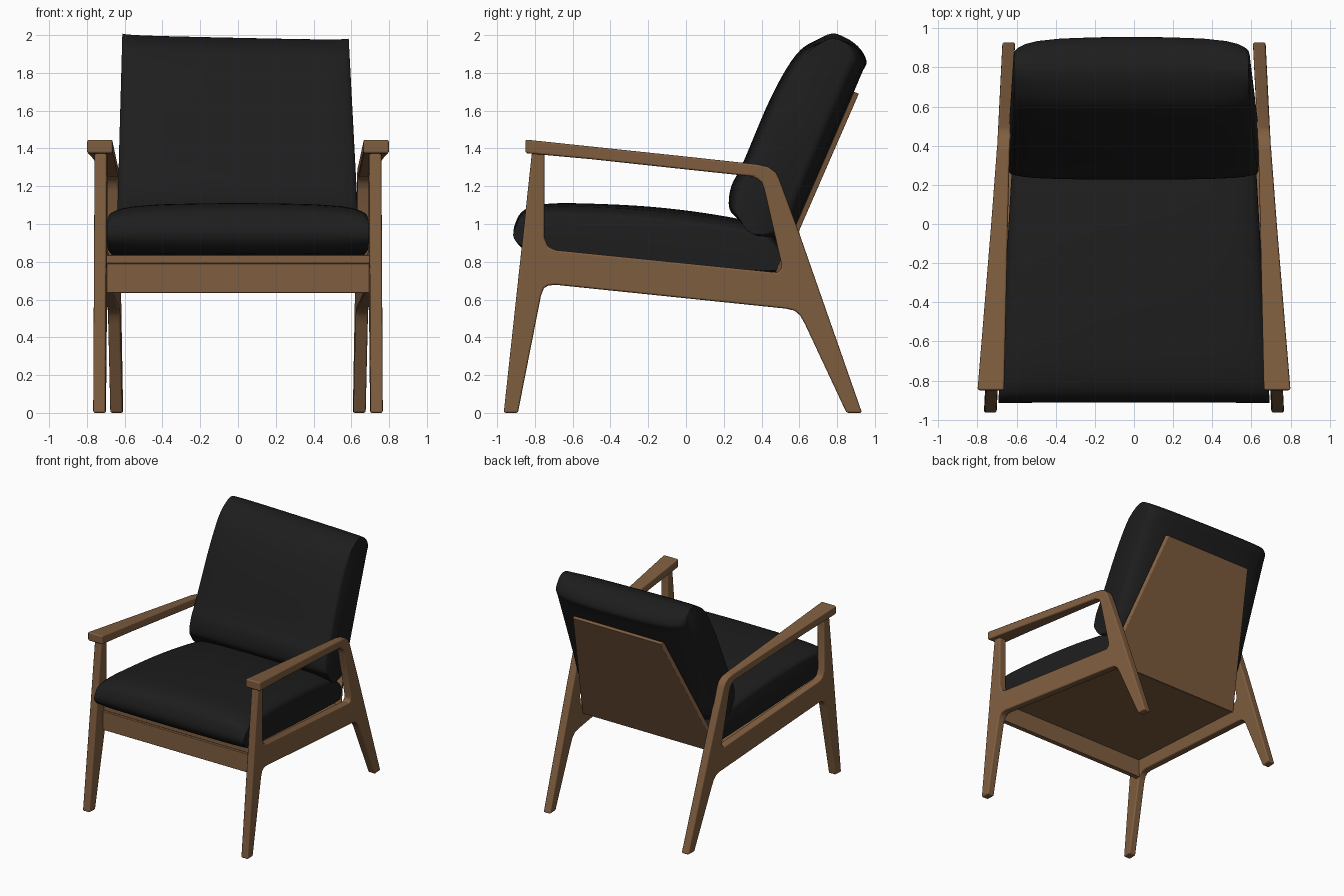
import bpy, bmesh, math
from mathutils import Vector

if "Cube" in bpy.data.objects:
    bpy.data.objects.remove(bpy.data.objects["Cube"])


def material(name, rgb):
    m = bpy.data.materials.new(name)
    m.diffuse_color = (*rgb, 1)
    m.use_nodes = True
    m.node_tree.nodes["Principled BSDF"].inputs["Base Color"].default_value = m.diffuse_color
    return m


WOOD = material("walnut wood", (0.216, 0.112, 0.051))
FABRIC = material("black fabric", (0.0125, 0.0125, 0.0125))


def finish(name, bm, mat, bevel=0, mirror=False):
    bmesh.ops.recalc_face_normals(bm, faces=bm.faces)
    me = bpy.data.meshes.new(name)
    bm.to_mesh(me)
    bm.free()
    me.materials.append(mat)
    me.shade_smooth()
    me.set_sharp_from_angle(angle=math.radians(40))
    ob = bpy.data.objects.new(name, me)
    bpy.context.collection.objects.link(ob)
    if bevel:
        b = ob.modifiers.new("Bevel", 'BEVEL')
        b.width, b.segments, b.harden_normals = bevel, 3, True
        b.limit_method, b.angle_limit = 'ANGLE', math.radians(40)
    if mirror:
        ob.modifiers.new("Mirror", 'MIRROR')
    return ob


def loft(rings):
    """Skin equal-length rings of points and cap both ends."""
    bm = bmesh.new()
    vs = [[bm.verts.new(p) for p in r] for r in rings]
    n = len(vs[0])
    for a, b in zip(vs, vs[1:]):
        for i in range(n):
            j = (i + 1) % n
            bm.faces.new((a[i], a[j], b[j], b[i]))
    bm.faces.new(vs[0])
    bm.faces.new(vs[-1])
    return bm


def prism(name, profile, x_lo, x_hi, **kw):
    """Side profile (y, z) spanned between two x limits that depend on y."""
    rings = [[(f(y), y, z) for y, z in profile] for f in (x_lo, x_hi)]
    return finish(name, loft(rings), WOOD, **kw)


def smooth_loop(pts, steps=5):
    out, n = [], len(pts)
    for i in range(n):
        a, b, c, d = (Vector(pts[(i + k) % n]) for k in (-1, 0, 1, 2))
        for s in range(steps):
            t = s / steps
            out.append(0.5 * (2 * b + (c - a) * t + (2 * a - 5 * b + 4 * c - d) * t * t
                              + (3 * b - a - 3 * c + d) * t ** 3))
    return out


def cushion(name, profile, pivot, normal, half_width, pinch, warp):
    """Side profile swept across x, thinning towards both sides."""
    pivot, normal = Vector(pivot), Vector(normal).normalized()
    half = [(0, 0), (.3, .02), (.6, .1), (.8, .26), (.9, .45), (.96, .68), (.99, .88), (1, 1.15)]
    stations = [(-t, p) for t, p in half[:0:-1]] + half
    loop, rings = smooth_loop(profile), []
    for t, p in stations:
        ring = []
        for q in loop:
            d = q - pivot
            y, z = q - normal * d.dot(normal) * p * pinch
            ring.append(warp(t * half_width(y, z), y, z))
        rings.append(ring)
    return finish(name, loft(rings), FABRIC)


# Side frames: legs and rail in one piece, leaning inwards to the back
def frame_x(y):
    return 0.733 - 0.05 * (y + 0.93)


prism("side_frame", [
    (-.965, 0), (-.89, 0), (-.768, .62), (-.752, .66), (-.73, .674), (-.69, .678),
    (.53, .552), (.575, .541), (.605, .515), (.63, .47), (.85, 0), (.932, 0),
    (.60, .95), (.495, 1.235), (.475, 1.275), (.435, 1.303), (.37, 1.317), (.35, 1.25),
    (.375, 1.24), (.40, 1.22), (.415, 1.18), (.505, .79), (.503, .76), (.485, .743),
    (-.69, .862), (-.73, .88), (-.75, .93), (-.748, 1.385), (-.815, 1.385)],
    lambda y: frame_x(y) - .0325, lambda y: frame_x(y) + .0325, bevel=.011, mirror=True)

# Armrests, wide at the front and narrowing to the back leg
arm = [(-.85, 1.375, 1.447, .664, .80), (-.5, 1.343, 1.41, .656, .771),
       (0, 1.289, 1.357, .645, .73), (.395, 1.247, 1.314, .635, .70)]
finish("armrest", loft([[(a, y, lo), (b, y, lo), (b, y, hi), (a, y, hi)]
                        for y, lo, hi, a, b in arm]), WOOD, bevel=.011, mirror=True)


# Front rail, seat board and back panel
def inside(y):
    return frame_x(y) - .03


prism("front_rail", [(-.80, .635), (-.76, .635), (-.76, .79), (-.80, .79)],
      lambda y: -inside(y), inside, bevel=.004)
prism("seat_board", [(-.785, .792), (.47, .668), (.47, .712), (-.785, .836)],
      lambda y: -inside(y), inside, bevel=.004)


def panel_x(y):
    return .635 - (y - .46) * .5


prism("back_panel", [(.44, .67), (.466, .66), (.915, 1.69), (.888, 1.70)],
      lambda y: -panel_x(y), panel_x, bevel=.004)

# Seat cushion
cushion("seat_cushion", [
    (-.91, .93), (-.905, 1.0), (-.855, 1.075), (-.72, 1.108), (-.45, 1.106), (-.15, 1.088),
    (.15, 1.05), (.38, 1.0), (.48, .92), (.505, .82), (.47, .745), (.2, .755),
    (-.2, .79), (-.55, .825), (-.80, .845), (-.87, .875)],
    (-.2, .84), (.1, .995), lambda y, z: .693 - .058 * (y + .9), .28,
    lambda x, y, z: (x, y, z))

# Back cushion, slightly slumped to the right, its back thinning at the sides
cushion("back_cushion", [
    (.228, 1.09), (.24, 1.2), (.30, 1.32), (.45, 1.67), (.58, 1.89), (.69, 1.965),
    (.80, 1.985), (.90, 1.945), (.955, 1.865), (.925, 1.785), (.80, 1.49), (.68, 1.2),
    (.585, .97), (.48, .925), (.37, .94), (.27, 1.03)],
    (.51, 1.48), (.92, -.39), lambda y, z: .635 - .04 * (z - 1.1), .33,
    lambda x, y, z: (x - .012 * (z - .9), y, z - .022 * x * max(0, z - 1)))
